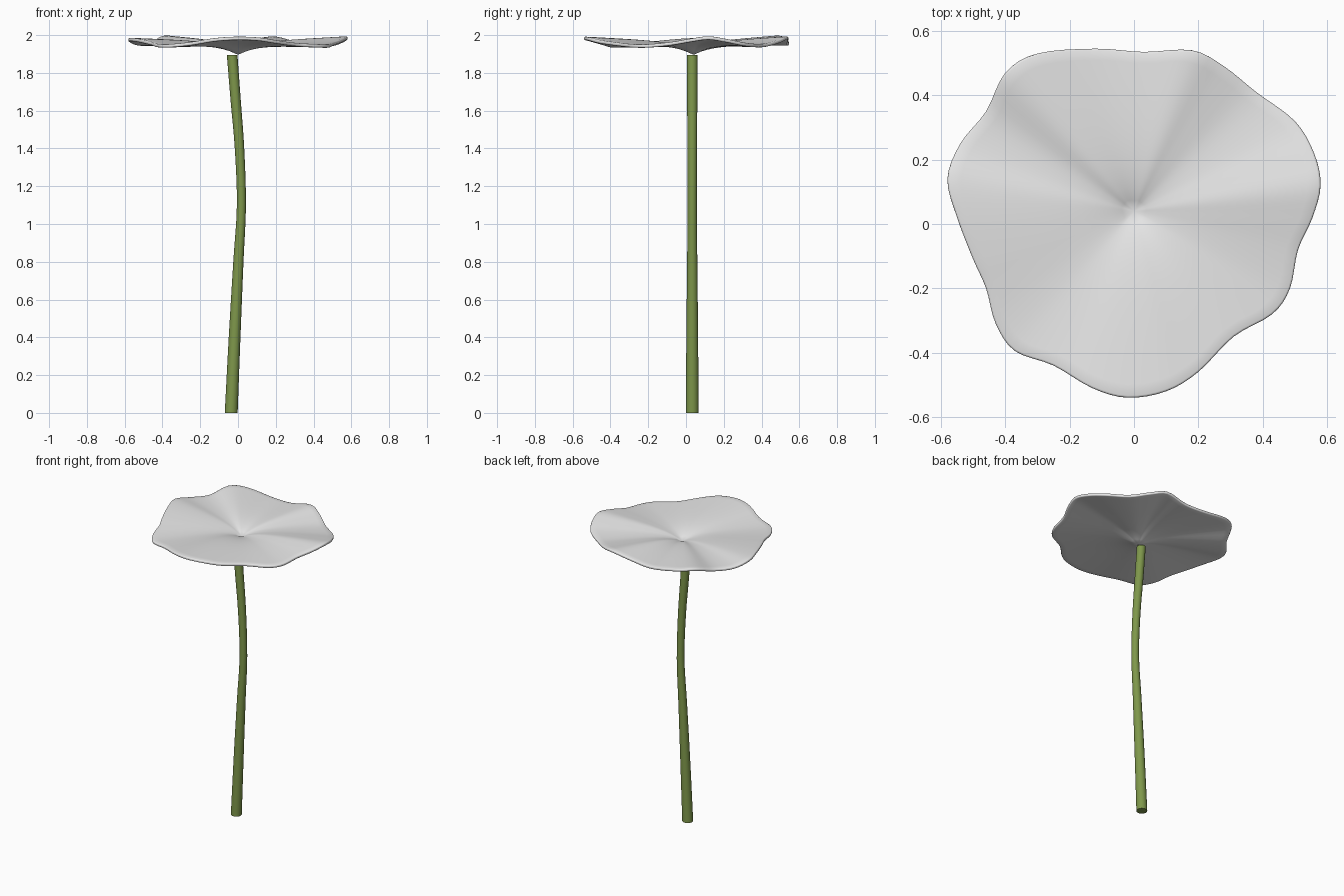
import bpy, bmesh, math
from mathutils import Vector

cube = bpy.data.objects.get("Cube")
if cube:
    bpy.data.objects.remove(cube, do_unlink=True)


def material(name, rgb):
    m = bpy.data.materials.new(name)
    m.use_nodes = True
    m.diffuse_color = (*rgb, 1)
    m.node_tree.nodes["Principled BSDF"].inputs["Base Color"].default_value = (*rgb, 1)
    return m


def finish(name, bm, mat):
    bmesh.ops.recalc_face_normals(bm, faces=bm.faces)
    mesh = bpy.data.meshes.new(name)
    bm.to_mesh(mesh)
    bm.free()
    mesh.materials.append(mat)
    obj = bpy.data.objects.new(name, mesh)
    bpy.context.collection.objects.link(obj)
    bpy.ops.object.select_all(action='DESELECT')
    obj.select_set(True)
    bpy.context.view_layer.objects.active = obj
    bpy.ops.object.shade_smooth_by_angle(angle=math.radians(50))
    return obj


def spline(points, steps, closed):
    """Smooth curve through the points."""
    pts = [Vector(p) for p in points]
    n = len(pts)
    pick = lambda i: pts[i % n] if closed else pts[max(0, min(n - 1, i))]
    out = []
    for i in range(n if closed else n - 1):
        a, b, c, d = (pick(i + k) for k in (-1, 0, 1, 2))
        for s in range(steps):
            t = s / steps
            out.append(0.5 * (2 * b + (c - a) * t + (2 * a - 5 * b + 4 * c - d) * t * t
                              + (3 * b - a - 3 * c + d) * t ** 3))
    return out if closed else out + [pts[-1]]


def bridge(bm, a, b):
    for i in range(len(a)):
        j = (i + 1) % len(a)
        bm.faces.new((a[i], a[j], b[j], b[i]))


# Leaf: wavy rim (x, y, height) drawn in to a dimpled centre
rim = [(.58, .12, 1.985), (.56, .22, 1.97), (.50, .32, 1.95), (.38, .41, 1.945),
       (.28, .49, 1.965), (.18, .54, 1.985), (.03, .535, 1.96), (-.12, .545, 1.955),
       (-.30, .53, 1.98), (-.40, .47, 1.988), (-.46, .35, 1.955), (-.54, .25, 1.955),
       (-.58, .14, 1.975), (-.55, .02, 1.975), (-.50, -.11, 1.965), (-.46, -.20, 1.955),
       (-.43, -.31, 1.945), (-.37, -.395, 1.943), (-.25, -.44, 1.955), (-.13, -.51, 1.975),
       (-.02, -.54, 1.983), (.10, -.52, 1.98), (.20, -.46, 1.965), (.31, -.35, 1.95),
       (.43, -.28, 1.943), (.485, -.20, 1.943), (.51, -.08, 1.955), (.555, .02, 1.972)]
edge = spline(rim, 4, True)
CENTRE = Vector((0, .04, 1.905))
LEVEL = 1.958

bm = bmesh.new()
rings = []
for k in range(1, 15):
    t = k / 14
    ring = []
    for p in edge:
        q = CENTRE.lerp(p, t)
        r = (q.xy - CENTRE.xy).length
        q.z = LEVEL - (LEVEL - CENTRE.z) * math.exp(-r / .1) + (p.z - LEVEL) * t ** 1.2
        ring.append(bm.verts.new(q))
    rings.append(ring)
tip = bm.verts.new(CENTRE)
for i in range(len(edge)):
    bm.faces.new((tip, rings[0][i], rings[0][(i + 1) % len(edge)]))
for a, b in zip(rings, rings[1:]):
    bridge(bm, a, b)
leaf = finish("leaf", bm, material("pale grey", (.8, .8, .8)))
solid = leaf.modifiers.new("thickness", 'SOLIDIFY')
solid.thickness = .018
solid.offset = 0
bevel = leaf.modifiers.new("soft rim", 'BEVEL')
bevel.width = .006
bevel.segments = 2
bevel.angle_limit = math.radians(50)

# Stem: gently bowed tapering tube, (x, height, radius) along its length
path = spline([(-.036, 0, .034), (-.018, .4, .031), (.002, .8, .027), (.018, 1.1, .024),
               (.008, 1.4, .025), (-.012, 1.65, .027), (-.031, 1.895, .028)], 4, False)
SIDES = 20
bm = bmesh.new()
tube = []
for x, z, r in path:
    ring = []
    for i in range(SIDES):
        a = math.tau * i / SIDES
        ring.append(bm.verts.new((x + r * math.cos(a), .033 + r * math.sin(a), z)))
    tube.append(ring)
for a, b in zip(tube, tube[1:]):
    bridge(bm, a, b)
bm.faces.new(tube[0])
bm.faces.new(tube[-1])
finish("stem", bm, material("stem green", (.21, .31, .07)))
